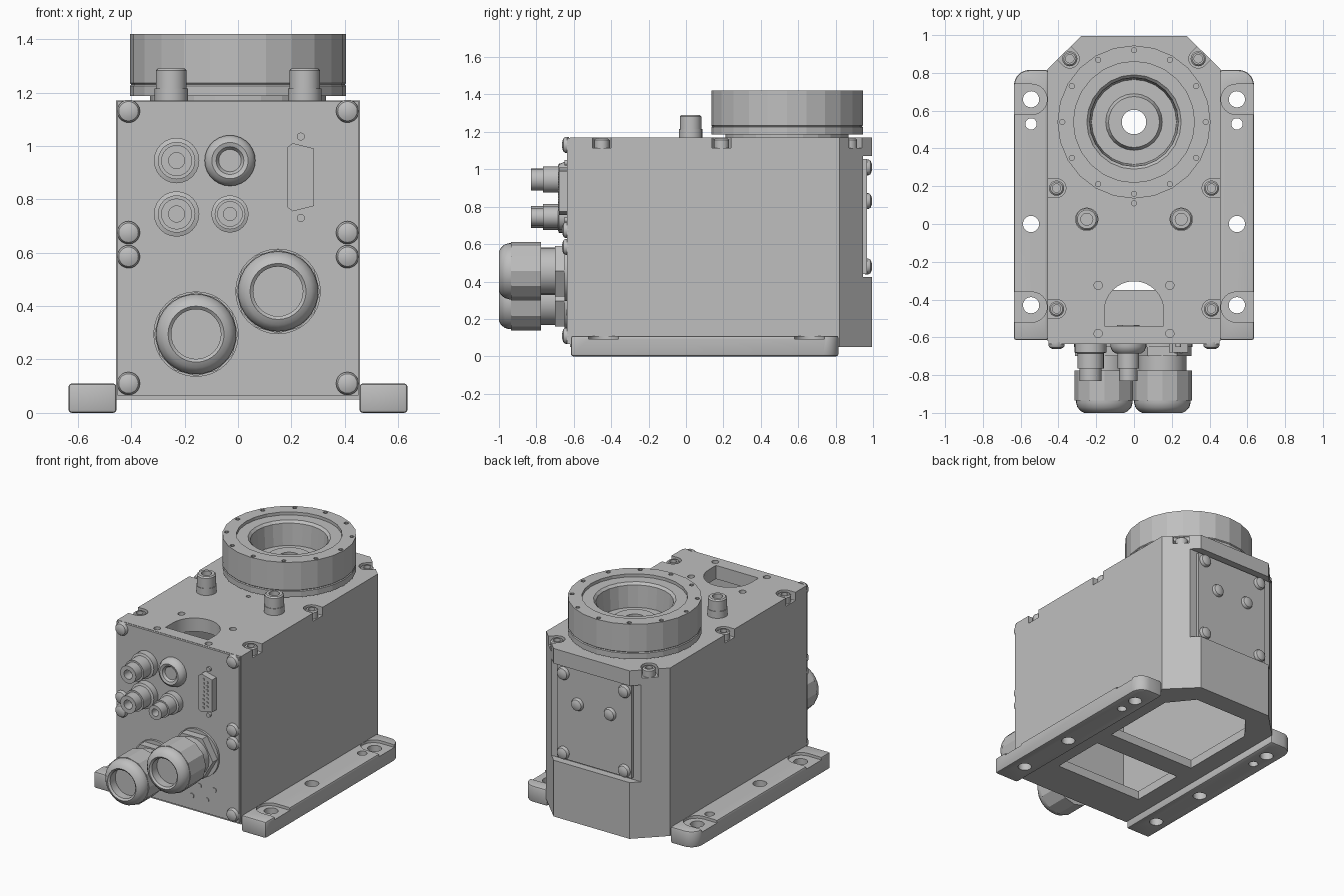
import bpy, bmesh
from math import pi, radians, cos, sin
from mathutils import Matrix

cube = bpy.data.objects.get("Cube")
if cube:
    bpy.data.objects.remove(cube, do_unlink=True)

grey = bpy.data.materials.new("light_grey")
grey.use_nodes = True
grey.diffuse_color = (0.52, 0.52, 0.52, 1)
grey.node_tree.nodes["Principled BSDF"].inputs["Base Color"].default_value = grey.diffuse_color

UP = Matrix.Identity(4)
FRONT = Matrix.Rotation(pi / 2, 4, 'X')    # local z points to -y
BACK = Matrix.Rotation(-pi / 2, 4, 'X')    # local z points to +y


def finish(bm, name, place, smooth):
    bmesh.ops.recalc_face_normals(bm, faces=bm.faces)
    mesh = bpy.data.meshes.new(name)
    bm.to_mesh(mesh)
    bm.free()
    mesh.transform(place)
    mesh.materials.append(grey)
    ob = bpy.data.objects.new(name, mesh)
    bpy.context.collection.objects.link(ob)
    if smooth:
        shade(ob)
    return ob


def activate(ob):
    bpy.ops.object.select_all(action='DESELECT')
    ob.select_set(True)
    bpy.context.view_layer.objects.active = ob


def shade(ob):
    activate(ob)
    bpy.ops.object.shade_smooth_by_angle(angle=radians(32))


def lathe(name, profile, pos=(0, 0, 0), turn=UP, segs=24, closed=False, smooth=True):
    bm = bmesh.new()
    vs = [bm.verts.new((r, 0, h)) for r, h in profile]
    pairs = list(zip(vs, vs[1:])) + ([(vs[-1], vs[0])] if closed else [])
    edges = [bm.edges.new(p) for p in pairs]
    bmesh.ops.spin(bm, geom=vs + edges, cent=(0, 0, 0), axis=(0, 0, 1),
                   angle=2 * pi, steps=segs, use_merge=True)
    bmesh.ops.remove_doubles(bm, verts=bm.verts, dist=0.0002)
    return finish(bm, name, Matrix.Translation(pos) @ turn, smooth)


def rod(name, r, h0, h1, pos, turn=UP, segs=20, smooth=True):
    return lathe(name, [(0, h0), (r, h0), (r, h1), (0, h1)], pos, turn, segs, smooth=smooth)


def prism(name, pts, z0, z1, pos=(0, 0, 0), turn=UP):
    bm = bmesh.new()
    base = bm.faces.new([bm.verts.new((x, y, z0)) for x, y in pts])
    top = bmesh.ops.extrude_face_region(bm, geom=[base])["geom"]
    bmesh.ops.translate(bm, verts=[v for v in top if isinstance(v, bmesh.types.BMVert)],
                        vec=(0, 0, z1 - z0))
    return finish(bm, name, Matrix.Translation(pos) @ turn, False)


def box(name, x0, x1, y0, y1, z0, z1):
    return prism(name, [(x0, y0), (x1, y0), (x1, y1), (x0, y1)], z0, z1)


def arc(cx, cy, r, a0, a1, n=8):
    return [(cx + r * cos(radians(a0 + (a1 - a0) * i / n)),
             cy + r * sin(radians(a0 + (a1 - a0) * i / n))) for i in range(n + 1)]


def cut(ob, *cutters):
    for c in cutters:
        mod = ob.modifiers.new("cut", 'BOOLEAN')
        mod.operation, mod.solver, mod.object = 'DIFFERENCE', 'EXACT', c
        activate(ob)
        bpy.ops.object.modifier_apply(modifier=mod.name)
        bpy.data.objects.remove(c, do_unlink=True)


def outline(w, y0, y1, yc, wb):
    return [(-w, y0), (w, y0), (w, yc), (wb, y1), (-wb, y1), (-w, yc)]


# Hollow housing with chamfered rear corners
housing = prism("housing", outline(0.457, -0.62, 0.995, 0.82, 0.28), 0.05, 1.17)
cut(housing,
    prism("cavity", outline(0.4, -0.58, 0.89, 0.76, 0.25), 0.11, 1.08),
    box("rear_recess", -0.6, 0.6, 0.945, 1.2, 0.425, 1.07),
    box("front_window", -0.33, 0.33, -0.35, 0.03, 0, 0.2),
    prism("rear_window", outline(0.33, 0.17, 0.86, 0.7, 0.2), 0, 0.2),
    prism("cable_opening", arc(0, -0.46, 0.157, 0, 180, 16) + [(-0.157, -0.54), (0.157, -0.54)], 1, 1.3),
    rod("hollow_shaft_hole", 0.12, 1, 1.3, (0, 0.54, 0)),
    rod("dowel_hole", 0.014, 1.1, 1.3, (0, 0.11, 0), segs=12))
for s in (-1, 1):
    for y in (-0.325, -0.58):
        cut(housing, rod("top_hole", 0.022, 1.12, 1.3, (s * 0.19, y, 0), segs=14))

# Lid screws sitting in open-sided pockets
def socket_screw(name, r, z0, z1, pos):
    lathe(name, [(0, z0), (r, z0), (r, z1 - 0.008), (r - 0.008, z1), (r * 0.55, z1),
                 (r * 0.55, z1 - 0.03), (0, z1 - 0.03)], pos)

for s in (-1, 1):
    for x, y, out in ((0.41, -0.45, 0), (0.41, 0.19, 0), (0.34, 0.875, 45)):
        pocket = arc(0, 0, 0.05, out + 90, out + 270, 10)
        ends = [(px + 0.15 * cos(radians(out)), py + 0.15 * sin(radians(out)))
                for px, py in (pocket[-1], pocket[0])]
        pts = [(s * px, py) for px, py in pocket + ends]
        cut(housing, prism("pocket", pts, 1.115, 1.3, (s * x, y, 0)))
        socket_screw("lid_screw", 0.04, 1.1, 1.165, (s * x, y, 0))
    # Tall cap screws beside the rotor
    lathe("cap_screw_collar", [(0, 1.16), (0.062, 1.16), (0.062, 1.215), (0, 1.215)], (s * 0.25, 0.025, 0))
    socket_screw("cap_screw", 0.058, 1.2, 1.29, (s * 0.25, 0.025, 0))
shade(housing)

# Mounting flanges with pockets and holes
for s in (-1, 1):
    pts = [(0.455, -0.615), (0.635, -0.615)] + arc(0.555, 0.735, 0.08, 0, 90) + [(0.455, 0.815)]
    flange = prism("mounting_flange", [(s * x, y) for x, y in pts], 0, 0.11)
    bev = flange.modifiers.new("edge", 'BEVEL')
    bev.width, bev.segments, bev.limit_method = 0.012, 2, 'ANGLE'
    bev.angle_limit = radians(60)
    activate(flange)
    bpy.ops.object.modifier_apply(modifier=bev.name)
    for y in (-0.44, 0.66):
        slot = arc(0.54, y, 0.08, 90, 270, 12) + [(0.7, y - 0.08), (0.7, y + 0.08)]
        cut(flange, prism("slot", [(s * px, py) for px, py in slot], 0.092, 0.3))
    for y, r in ((-0.43, 0.043), (0, 0.043), (0.66, 0.043), (0.53, 0.03)):
        cut(flange, rod("bolt_hole", r, -0.1, 0.3, (s * 0.545, y, 0)))
    shade(flange)

# Hollow rotor with a ring of tapped holes
rotor = lathe("rotor", [(0.065, 1.15), (0.33, 1.15), (0.33, 1.187), (0.405, 1.187), (0.405, 1.225),
                        (0.4, 1.23), (0.405, 1.235), (0.405, 1.42), (0.32, 1.42), (0.32, 1.4),
                        (0.25, 1.4), (0.235, 1.385), (0.225, 1.24), (0.15, 1.24),
                        (0.135, 1.27), (0.065, 1.27)],
              (0, 0.54, 0), closed=True, smooth=False)
for i in range(12):
    a = i * pi / 6
    cut(rotor, rod("tapped_hole", 0.014, 1.38, 1.5, (0.38 * cos(a), 0.54 + 0.38 * sin(a), 0), segs=10))


def dome(name, r, h, pos, turn):
    lathe(name, [(0, -0.01), (r, -0.01), (r, h * 0.3), (r * 0.85, h * 0.7),
                 (r * 0.5, h * 0.93), (0, h)], pos, turn, 20)


# Front panel and its dome screws
PY = -0.635
box("front_panel", -0.452, 0.452, PY, -0.61, 0.065, 1.168)
for s in (-1, 1):
    for z in (0.11, 0.585, 0.675, 1.13):
        dome("panel_screw", 0.043, 0.028, (s * 0.41, PY, z), FRONT)

# Rear cover plate with its screws
box("rear_cover", -0.275, 0.275, 0.94, 0.967, 0.44, 1.055)
for s in (-1, 1):
    for x, z in ((0.225, 0.48), (0.225, 1.01), (0.12, 0.83)):
        dome("cover_screw", 0.042, 0.028, (s * x, 0.967, z), BACK)

# Cable glands
for x, z in ((0.15, 0.455), (-0.157, 0.295)):
    pos = (x, PY, z)
    rod("gland_flange", 0.16, -0.005, 0.015, pos, FRONT, 32)
    rod("gland_base_nut", 0.155, 0.01, 0.065, pos, FRONT, 6, False)
    rod("gland_neck", 0.127, 0.01, 0.15, pos, FRONT)
    rod("gland_body_nut", 0.157, 0.14, 0.3, pos, FRONT, 12, False)
    lathe("gland_cap", [(0, 0.28), (0.15, 0.28), (0.15, 0.31), (0.143, 0.335), (0.125, 0.355),
                        (0.105, 0.365), (0.093, 0.355), (0.093, 0.3), (0, 0.3)], pos, FRONT, 32)

# Round connectors
for x, z, k in ((-0.23, 0.945, 1), (-0.23, 0.745, 1), (-0.03, 0.745, 0.82)):
    lathe("round_connector", [(0, -0.005), (0.085 * k, -0.005), (0.085 * k, 0.045), (0.07 * k, 0.05),
                              (0.07 * k, 0.13), (0.058 * k, 0.13), (0.058 * k, 0.195),
                              (0.03 * k, 0.195), (0.03 * k, 0.13), (0, 0.13)], (x, PY, z), FRONT)
lathe("ring_button", [(0, -0.005), (0.095, -0.005), (0.095, 0.015), (0.085, 0.038), (0.068, 0.05),
                      (0.052, 0.045), (0.042, 0.03), (0, 0.03)], (-0.03, PY, 0.945), FRONT, 28)
rod("button_back_nut", 0.06, -0.1, 0, (-0.03, PY, 0.945), FRONT, 6, False)

# Pin connector with two rows of pins and its jack screws
shell = [(0.185, 0.77), (0.205, 0.755), (0.285, 0.775), (0.285, 0.99), (0.205, 1.01), (0.185, 0.995)]
prism("pin_connector", shell, -0.005, 0.045, (0, PY, 0), FRONT)
for x, count in ((0.222, 8), (0.25, 7)):
    for i in range(count):
        z = 0.883 + (i - (count - 1) / 2) * 0.027
        rod("pin", 0.008, 0.04, 0.05, (x, PY, z), FRONT, 8)
for z in (0.73, 1.035):
    rod("jack_screw", 0.015, -0.005, 0.015, (0.235, PY, z), FRONT, 12)

# Indicator lamps
for x, z in ((0.05, 0.235), (0.16, 0.235), (0.27, 0.235), (0.105, 0.155), (0.215, 0.155)):
    rod("indicator_lamp", 0.016, -0.003, 0.004, (x, PY, z), FRONT, 14)
